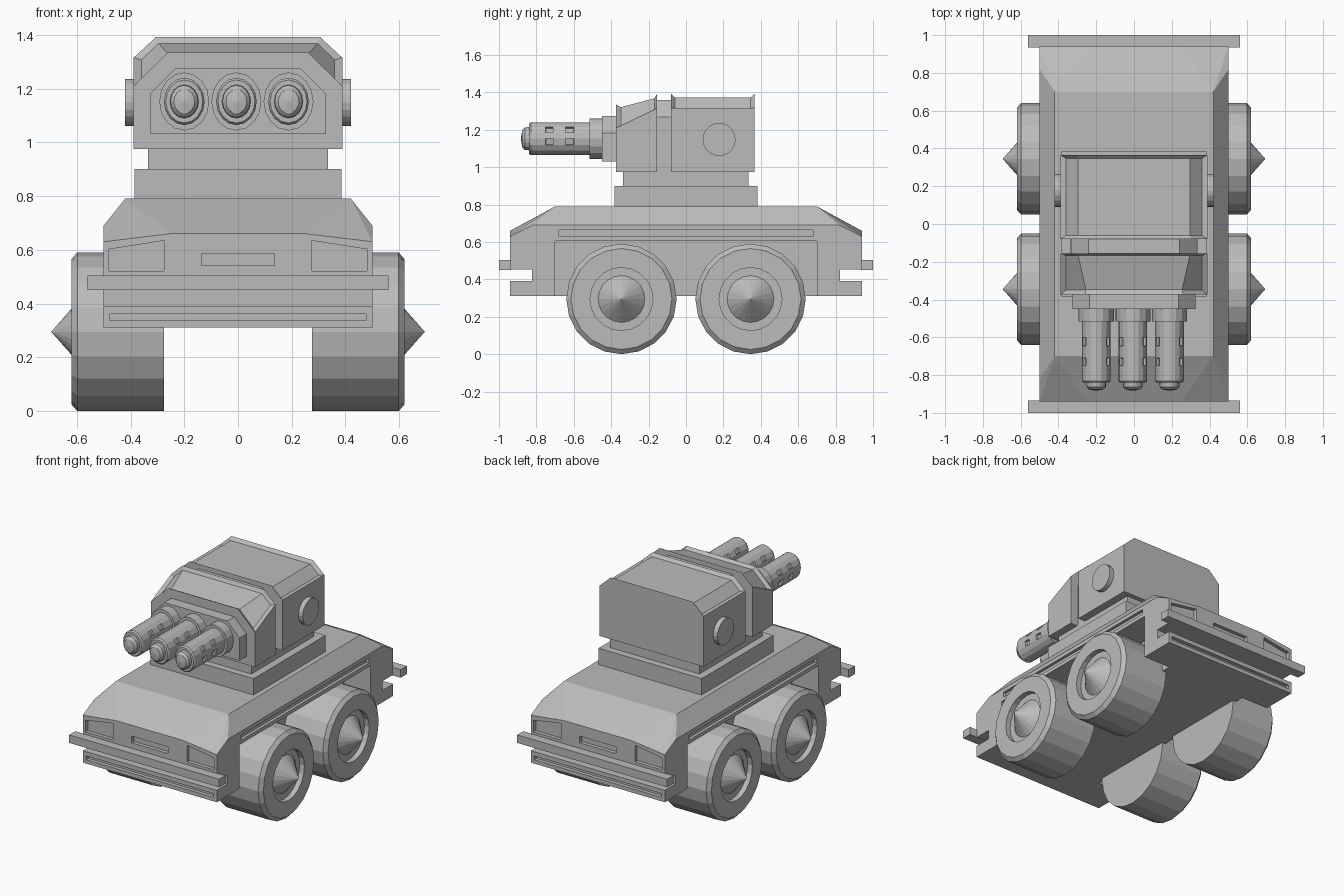
import bpy, bmesh, math

if "Cube" in bpy.data.objects:
    bpy.data.objects.remove(bpy.data.objects["Cube"])

grey = bpy.data.materials.new("plain_grey")
grey.diffuse_color = (0.5, 0.5, 0.5, 1)
grey.use_nodes = True
grey.node_tree.nodes["Principled BSDF"].inputs["Base Color"].default_value = grey.diffuse_color


def finish(bm, name):
    bmesh.ops.recalc_face_normals(bm, faces=bm.faces)
    me = bpy.data.meshes.new(name)
    bm.to_mesh(me)
    bm.free()
    me.materials.append(grey)
    ob = bpy.data.objects.new(name, me)
    bpy.context.collection.objects.link(ob)
    return ob


def loft(bm, pts0, y0, pts1, y1):
    """Join two x-z sections along y; returns the side faces in order."""
    a = [bm.verts.new((x, y0, z)) for x, z in pts0]
    b = [bm.verts.new((x, y1, z)) for x, z in pts1]
    n = len(a)
    sides = [bm.faces.new((a[i], a[(i + 1) % n], b[(i + 1) % n], b[i])) for i in range(n)]
    bm.faces.new(a[::-1])
    bm.faces.new(b)
    bmesh.ops.recalc_face_normals(bm, faces=bm.faces)
    return sides


def box(bm, x0, x1, y0, y1, z0, z1):
    pts = [(x0, z0), (x1, z0), (x1, z1), (x0, z1)]
    loft(bm, pts, y0, pts, y1)


def box_object(name, *dims):
    bm = bmesh.new()
    box(bm, *dims)
    return finish(bm, name)


def section(w, z0, shoulder, roof_w, roof):
    """Box section with chamfered shoulders; faces 2, 3, 4 are its roof."""
    return [(-w, z0), (w, z0), (w, shoulder), (roof_w, roof), (-roof_w, roof), (-w, shoulder)]


def lathe(profile, segs, place):
    """Spin (along, radius) points; place maps (along, u, v) to xyz."""
    bm = bmesh.new()
    rings = []
    for a, r in profile:
        if r == 0:
            rings.append([bm.verts.new(place(a, 0, 0))] * segs)
        else:
            rings.append([bm.verts.new(place(a, r * math.cos(2 * math.pi * i / segs),
                                             r * math.sin(2 * math.pi * i / segs)))
                          for i in range(segs)])
    for p, q in zip(rings, rings[1:]):
        for i in range(segs):
            j = (i + 1) % segs
            bm.faces.new(list(dict.fromkeys((p[i], p[j], q[j], q[i]))))
    for ring in (rings[0], rings[-1]):
        if ring[0] is not ring[1]:
            bm.faces.new(ring)
    bmesh.ops.recalc_face_normals(bm, faces=bm.faces)
    return bm


# Hull: convex shape, same at front and back
bm = bmesh.new()
for sx in (-1, 1):
    for sy in (-1, 1):
        for x, y, z in [(.5, .94, .31), (.5, .94, .63), (.25, .94, .66),
                        (.5, .82, .69), (.42, .7, .79)]:
            bm.verts.new((sx * x, sy * y, z))
bmesh.ops.convex_hull(bm, input=bm.verts)
bmesh.ops.dissolve_limit(bm, angle_limit=.01, verts=bm.verts, edges=bm.edges)
hull = finish(bm, "hull")

# Hull cut-outs: wheel wells, side slots, bumper notches, lamps, grille, lower slot
bm = bmesh.new()
for s in (-1, 1):
    x0, x1 = sorted((s * .3, s * .6))
    box(bm, x0, x1, -.7, .7, .2, .605)
    x0, x1 = sorted((s * .48, s * .6))
    box(bm, x0, x1, -.68, .68, .63, .664)
    y0, y1 = sorted((s * .824, s * 1.1))
    box(bm, -.7, .7, y0, y1, .39, .452)
    y0, y1 = sorted((s * .915, s * 1.1))
    box(bm, -.136, .136, y0, y1, .541, .586)
    box(bm, -.476, .476, y0, y1, .336, .362)
    for m in (-1, 1):
        lamp = [(m * .276, .522), (m * .48, .522), (m * .48, .602), (m * .276, .634)]
        loft(bm, lamp, y0, lamp, y1)
cutter = finish(bm, "hull_cutter")
cutter.hide_render = True
mod = hull.modifiers.new("cuts", 'BOOLEAN')
mod.operation = 'DIFFERENCE'
mod.solver = 'EXACT'
mod.object = cutter
bpy.context.view_layer.update()
cut_mesh = bpy.data.meshes.new_from_object(
    hull.evaluated_get(bpy.context.evaluated_depsgraph_get()))
hull.modifiers.clear()
hull.data = cut_mesh
bpy.data.objects.remove(cutter)

# Bumpers
box_object("front_bumper", -.56, .56, -1, -.935, .45, .504)
box_object("rear_bumper", -.56, .56, .935, 1, .45, .504)

# Wheels with recessed hub and pointed cap
wheel = [(.275, .295), (.598, .295), (.62, .27), (.62, .168),
         (.585, .168), (.585, .125), (.695, 0)]
for sx, side in ((-1, "left"), (1, "right")):
    for y, end in ((-.345, "front"), (.345, "rear")):
        finish(lathe(wheel, 20, lambda a, u, v: (sx * a, y + u, .295 + v)),
               f"{end}_{side}_wheel")
    # Turret side disc
    finish(lathe([(.37, .088), (.42, .088)], 20,
                 lambda a, u, v: (sx * a, .177 + u, 1.148 + v)), f"{side}_turret_disc")

# Turret base steps
box_object("turret_base", -.385, .385, -.383, .383, .78, .9)
box_object("turret_neck", -.335, .335, -.336, .334, .89, .98)


# Turret blocks, with a sunken panel wrapping roof and shoulders
def turret_block(name, s0, y0, s1, y1, sunken=True):
    bm = bmesh.new()
    sides = loft(bm, s0, y0, s1, y1)
    if sunken:
        bmesh.ops.inset_region(bm, faces=sides[2:5], thickness=.02, depth=-.02,
                               use_boundary=True, use_even_offset=True)
    finish(bm, name)


main = section(.388, .975, 1.315, .305, 1.392)
nose = section(.388, .975, 1.21, .26, 1.335)
waist = section(.33, .975, 1.267, .24, 1.36)
mount = section(.325, 1.03, 1.183, .235, 1.274)
turret_block("turret_rear", main, -.08, main, .366)
turret_block("turret_front", nose, -.374, main, -.155)
turret_block("turret_waist", waist, -.17, waist, -.07, False)
turret_block("gun_mount", mount, -.449, mount, -.36, False)

# Three slightly oval guns with vent slots on both sides
gun = [(-.44, .108), (-.515, .108), (-.515, .088), (-.6, .088), (-.645, .088),
       (-.71, .088), (-.75, .088), (-.83, .088), (-.84, .08), (-.84, .062),
       (-.862, .06), (-.876, .045), (-.883, 0)]
for gx, label in ((-.2, "left"), (-.006, "middle"), (.188, "right")):
    bm = lathe(gun, 16, lambda a, u, v: (gx + .86 * u, a, 1.152 + v))
    vents = []
    for f in bm.faces:
        c = f.calc_center_median()
        h = c.z - 1.152
        if (-.645 < c.y < -.6 or -.75 < c.y < -.71) and (.04 < h < .055 or -.025 < h < -.01):
            vents.append(f)
    bmesh.ops.inset_individual(bm, faces=vents, thickness=.002, depth=-.015)
    finish(bm, f"{label}_gun")
